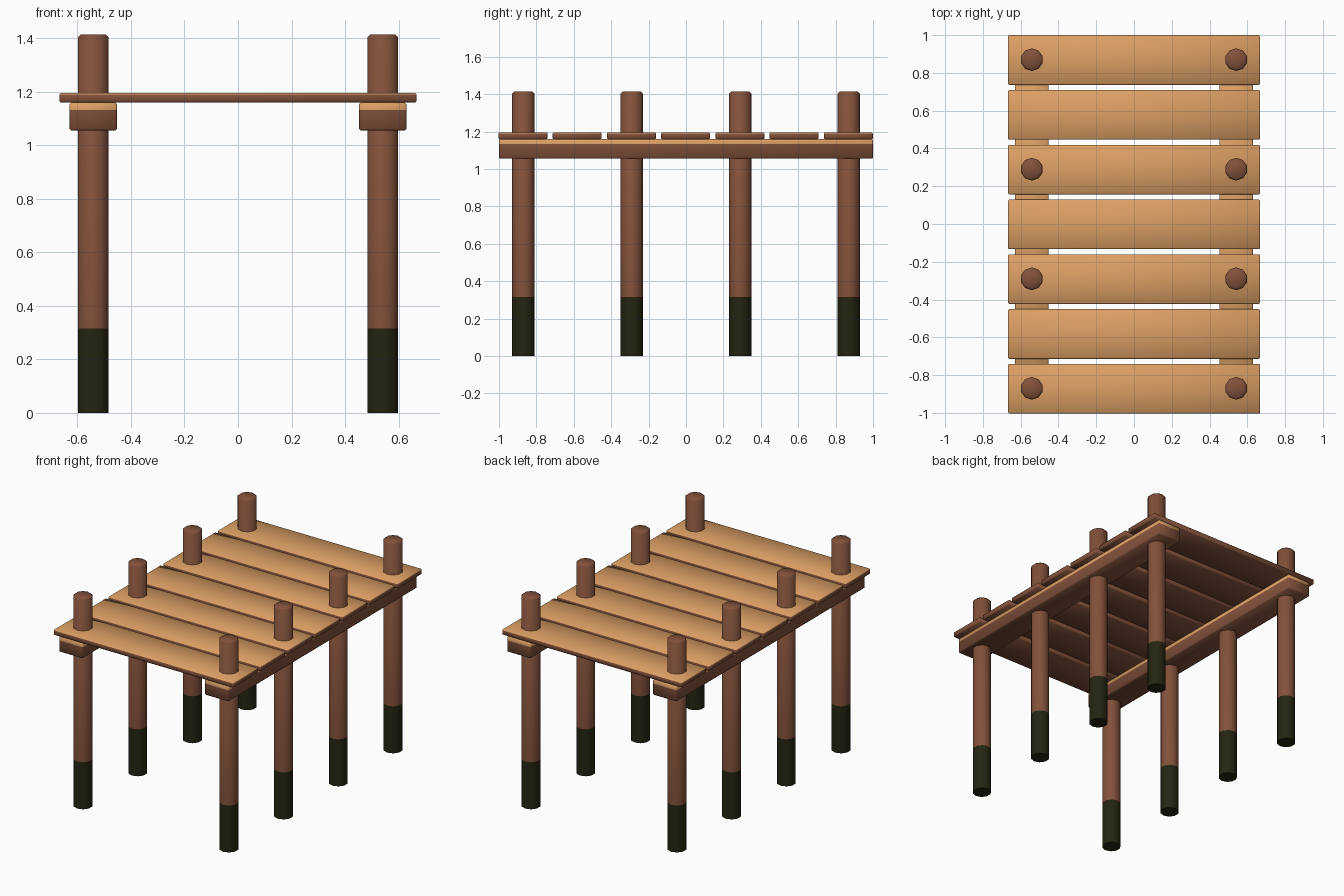
import bpy, bmesh, math
from mathutils import Matrix

if "Cube" in bpy.data.objects:
    bpy.data.objects.remove(bpy.data.objects["Cube"])


def material(name, rgb):
    m = bpy.data.materials.new(name)
    m.diffuse_color = (*rgb, 1)
    m.use_nodes = True
    m.node_tree.nodes["Principled BSDF"].inputs["Base Color"].default_value = m.diffuse_color
    return m


BROWN = material("brown wood", (0.225, 0.082, 0.043))
TAN = material("light wood", (0.72, 0.35, 0.13))
DARK = material("wet dark wood", (0.018, 0.018, 0.006))


def finish(bm, name, mats, rule):
    """Colour faces by rule, shade smooth, and link the object."""
    bm.normal_update()
    for f in bm.faces:
        f.material_index = rule(f)
        f.smooth = True
    me = bpy.data.meshes.new(name)
    bm.to_mesh(me)
    bm.free()
    for m in mats:
        me.materials.append(m)
    ob = bpy.data.objects.new(name, me)
    bpy.context.collection.objects.link(ob)
    return ob


def chamfered_box(center, size, bevel):
    bm = bmesh.new()
    bmesh.ops.create_cube(bm, size=1, matrix=Matrix.Translation(center) @ Matrix.Diagonal((*size, 1)))
    bmesh.ops.bevel(bm, geom=bm.edges[:], offset=bevel, segments=1, affect='EDGES')
    return bm


def cut(bm, z):
    bmesh.ops.bisect_plane(bm, geom=bm.verts[:] + bm.edges[:] + bm.faces[:],
                           plane_co=(0, 0, z), plane_no=(0, 0, 1))


PITCH, WATER, TOP = 0.29, 0.315, 1.413

# Cross planks: light upper face, brown sides and underside
for i in range(7):
    bm = chamfered_box((0, 0.868 - PITCH * i, 1.177), (1.335, 0.263, 0.037), 0.006)
    finish(bm, f"plank_{i + 1}", [BROWN, TAN], lambda f: int(f.normal.z > 0.3))

for side, label in ((-1, "left"), (1, "right")):
    # Long beam with a light band along its upper edge
    bm = chamfered_box((side * 0.541, 0, 1.107), (0.177, 2.0, 0.104), 0.006)
    cut(bm, 1.132)
    finish(bm, f"{label}_beam", [BROWN, TAN], lambda f: int(f.calc_center_median().z > 1.132))

    # Posts: dark below the waterline, slightly chamfered top
    for j in range(4):
        bm = bmesh.new()
        place = Matrix.Translation((side * 0.541, 0.87 - 2 * PITCH * j, TOP / 2))
        bmesh.ops.create_cone(bm, cap_ends=True, segments=10, radius1=0.06, radius2=0.06,
                              depth=TOP, matrix=place)
        rim = [e for e in bm.edges if all(v.co.z > TOP - 0.01 for v in e.verts)]
        bmesh.ops.bevel(bm, geom=rim, offset=0.01, segments=1, affect='EDGES')
        cut(bm, WATER)
        post = finish(bm, f"{label}_post_{j + 1}", [BROWN, DARK],
                      lambda f: int(f.calc_center_median().z < WATER))
        post.data.set_sharp_from_angle(angle=math.radians(60))
